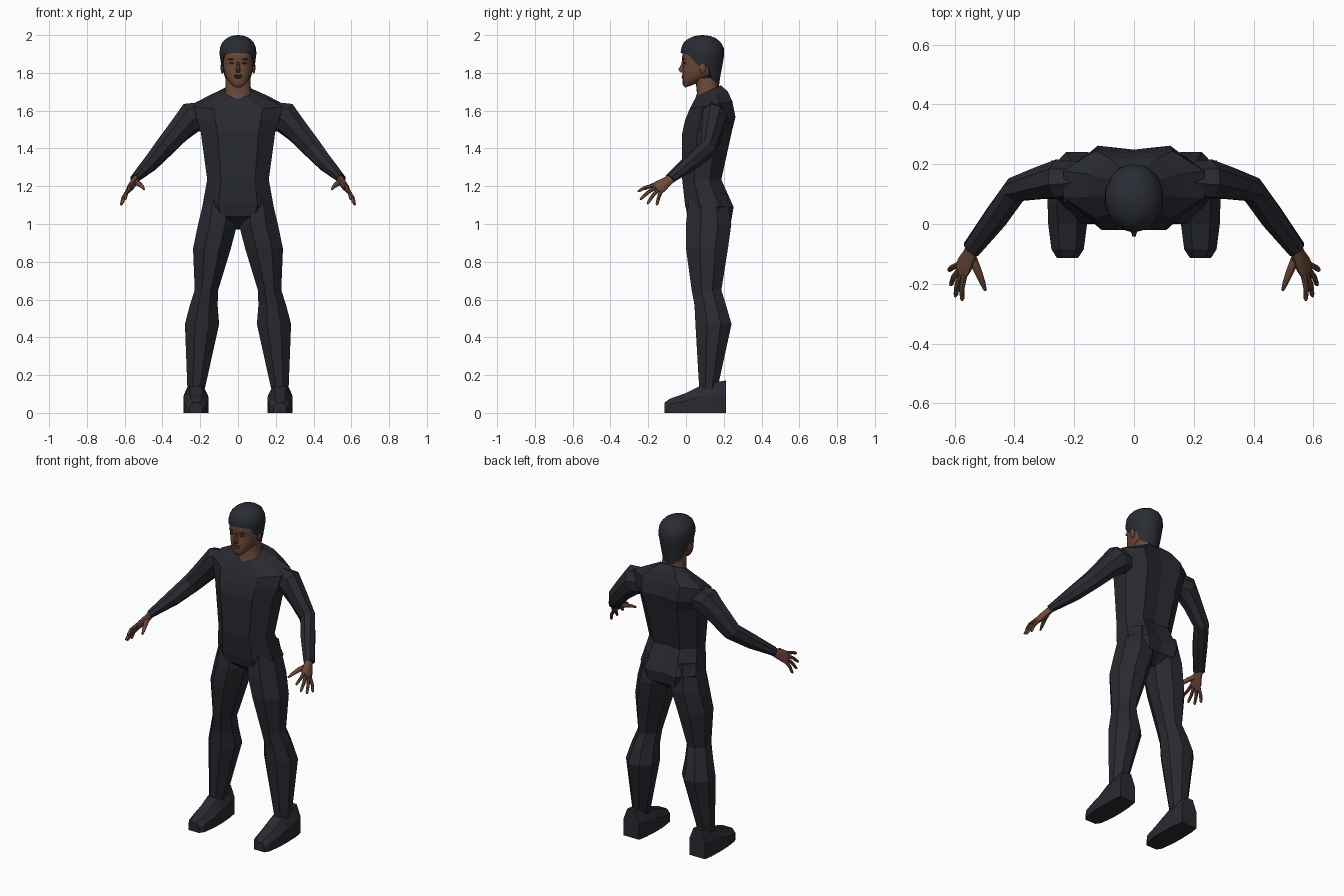
import bpy, bmesh, math, random
from mathutils import Vector

if "Cube" in bpy.data.objects:
    bpy.data.objects.remove(bpy.data.objects["Cube"])

random.seed(4)


def material(name, rgb):
    m = bpy.data.materials.new(name)
    m.diffuse_color = (*rgb, 1)
    m.use_nodes = True
    m.node_tree.nodes["Principled BSDF"].inputs["Base Color"].default_value = m.diffuse_color
    return m


SUIT = material("dark suit", (0.022, 0.023, 0.030))
HAIR = material("black hair", (0.022, 0.025, 0.033))
SKIN = material("brown skin", (0.150, 0.066, 0.040))
SHADE = material("deep brown", (0.060, 0.026, 0.018))


def loft(name, rings, mat, mirror=False, smooth=False):
    """Skin a list of equal-length closed rings and cap both ends."""
    bm = bmesh.new()
    rows = [[bm.verts.new(p) for p in r] for r in rings]
    n = len(rows[0])
    for a, b in zip(rows, rows[1:]):
        for i in range(n):
            j = (i + 1) % n
            bm.faces.new((a[i], a[j], b[j], b[i]))
    bm.faces.new(rows[0])
    bm.faces.new(rows[-1])
    bmesh.ops.recalc_face_normals(bm, faces=bm.faces)
    me = bpy.data.meshes.new(name)
    bm.to_mesh(me)
    bm.free()
    me.materials.append(mat)
    ob = bpy.data.objects.new(name, me)
    bpy.context.collection.objects.link(ob)
    if mirror:
        ob.modifiers.new("Mirror", 'MIRROR').use_mirror_merge = False
    if smooth:
        for o in bpy.context.selected_objects:
            o.select_set(False)
        ob.select_set(True)
        bpy.context.view_layer.objects.active = ob
        bpy.ops.object.shade_smooth_by_angle(angle=math.radians(50))
    return ob


def circle(n, power=1.0):
    out = []
    for i in range(n):
        c, s = math.cos(math.tau * i / n), math.sin(math.tau * i / n)
        out.append((math.copysign(abs(c) ** power, c), math.copysign(abs(s) ** power, s)))
    return out


def level(shape, zf, zb, x0, x1, yf, yb):
    """Cross-section between x0..x1 and yf..yb, tilting from zf to zb."""
    return [((x0 + x1) / 2 + u * (x1 - x0) / 2, (yf + yb) / 2 + v * (yb - yf) / 2,
             (zf + zb) / 2 + v * (zb - zf) / 2) for u, v in shape]


def tube(name, path, mat, side, n=8, smooth=False, mirror=True):
    """Tube along (point, half width, half thickness) stations."""
    pts = [Vector(p[0]) for p in path]
    rings = []
    for i, (p, w, t) in enumerate(path):
        d = (pts[min(i + 1, len(pts) - 1)] - pts[max(i - 1, 0)]).normalized()
        s = Vector(side)
        s = (s - d * s.dot(d)).normalized()
        k = d.cross(s)
        rings.append([pts[i] + s * u * w + k * v * t for u, v in circle(n)])
    return loft(name, rings, mat, mirror, smooth)


def blob(name, loc, size, mat, mirror=False):
    rings = []
    for a in (-80, -45, 0, 45, 80):
        c, s = math.cos(math.radians(a)), math.sin(math.radians(a))
        rings.append([(loc[0] + size[0] * c * u, loc[1] + size[1] * c * v, loc[2] + size[2] * s)
                      for u, v in circle(10)])
    return loft(name, rings, mat, mirror, True)


# Torso
TORSO = [(0, -1), (.55, -1), (1, -.4), (1, .4), (.55, 1), (0, .9),
         (-.55, 1), (-1, .4), (-1, -.4), (-.55, -1)]
torso = [(1.675, 1.735, .072, .055, .185), (1.64, 1.70, .15, .035, .222),
         (1.61, 1.65, .235, .02, .245), (1.55, 1.565, .22, -.005, .262),
         (1.48, 1.50, .197, -.02, .245), (1.235, 1.235, .163, -.02, .187),
         (1.10, 1.09, .188, -.005, .252), (1.04, 1.02, .16, .01, .24),
         (.99, .97, .04, .07, .17)]
loft("torso", [level(TORSO, a, b, -w, w, f, k) for a, b, w, f, k in torso], SUIT)

# Legs
LEG = [(-.4, -1), (.4, -1), (1, -.35), (1, .4), (.4, 1), (-.4, 1), (-1, .4), (-1, -.35)]
legs = [(1.16, .02, .172, .02, .215), (1.0, .004, .211, 0, .24), (.87, .038, .238, 0, .222),
        (.65, .105, .229, .03, .187), (.57, .108, .255, .045, .212),
        (.47, .100, .281, .05, .241), (.13, .175, .268, .07, .167)]
loft("legs", [level(LEG, z, z, *r) for z, *r in legs], SUIT, mirror=True)

# Shoes
shoes = [(-.113, .187, .258, .055), (-.085, .168, .276, .075), (0, .157, .287, .105),
         (.07, .156, .289, .14), (.16, .162, .286, .163), (.212, .172, .278, .172)]
loft("shoes", [[(a, y, 0), (a, y, .6 * h), (a + .25 * (b - a), y, h),
                (b - .25 * (b - a), y, h), (b, y, .6 * h), (b, y, 0)]
               for y, a, b, h in shoes], SUIT, mirror=True)

# Sleeves
tube("sleeves", [((.15, .145, 1.575), .06, .075), ((.25, .15, 1.562), .068, .085),
                 ((.32, .135, 1.485), .055, .066), ((.395, .115, 1.40), .045, .056),
                 ((.46, .025, 1.325), .043, .046), ((.545, -.085, 1.24), .033, .023)],
     SUIT, (.45, .9, 0))

# Hands: palm, four fingers and thumb
side = Vector((.33, .74, -.59)).normalized()
palm_end = Vector((.578, -.158, 1.183))
tube("palms", [((.538, -.075, 1.244), .026, .018), ((.550, -.105, 1.222), .030, .020),
               ((.566, -.135, 1.200), .039, .019), (palm_end, .039, .013)],
     SKIN, side, 10, True)
tips = [(.575, -.256, 1.172), (.598, -.243, 1.130), (.614, -.205, 1.107), (.620, -.155, 1.100)]
for i, tip in enumerate(tips):
    base = palm_end + side * (i - 1.5) * .020
    tip = Vector(tip)
    root = base - (tip - base) * .15
    mid = base.lerp(tip, .5) + Vector((.005, 0, .005))
    tube("finger_%d" % (i + 1), [(root, .011, .011), (mid, .0095, .0095),
         (base.lerp(tip, .9), .008, .008), (tip, .004, .004)], SKIN, side, 7, True)
tube("thumbs", [((.545, -.105, 1.222), .016, .016), ((.523, -.155, 1.212), .014, .013),
                ((.507, -.195, 1.197), .010, .010), ((.497, -.222, 1.183), .005, .005)],
     SKIN, side, 8, True)

# Neck and head
ROUND = circle(20, .85)
neck = [(1.655, 1.68, .078, .045, .178), (1.69, 1.73, .068, .058, .172),
        (1.77, 1.78, .066, .05, .172)]
loft("neck", [level(ROUND, a, b, -w, w, f, k) for a, b, w, f, k in neck], SKIN, smooth=True)
head = [(1.722, 1.745, .026, -.004, .06), (1.735, 1.765, .044, -.017, .10),
        (1.76, 1.785, .061, -.019, .14), (1.79, 1.80, .073, -.019, .165),
        (1.83, 1.83, .079, -.017, .175), (1.85, 1.85, .081, -.014, .18),
        (1.87, 1.87, .082, -.022, .185), (1.93, 1.93, .082, -.015, .185),
        (1.97, 1.97, .055, .02, .15)]
loft("head", [level(ROUND, a, b, -w, w, f, k) for a, b, w, f, k in head], SKIN, smooth=True)

# Face details
nose = [(1.868, .006, -.020), (1.84, .009, -.028), (1.818, .015, -.041), (1.803, .013, -.030)]
loft("nose", [[(-w, -.008, z), (-w * .4, y, z), (w * .4, y, z), (w, -.008, z)]
              for z, w, y in nose], SKIN, smooth=True)
blob("ears", (.083, .088, 1.828), (.010, .019, .032), SKIN, True)
blob("eyes", (.032, -.008, 1.853), (.014, .007, .006), SHADE, True)
blob("brows", (.034, -.012, 1.873), (.021, .008, .004), SHADE, True)
blob("upper_lip", (0, -.016, 1.785), (.025, .009, .004), SHADE)
blob("lower_lip", (0, -.015, 1.776), (.021, .010, .006), SKIN)

# Hair: shell whose lower edge follows the hairline by angle from the front
HAIRLINE = [(0, 1.908), (48, 1.90), (66, 1.855), (82, 1.835), (92, 1.85), (108, 1.83),
            (125, 1.755), (180, 1.725)]


def hairline(deg):
    for (a, za), (b, zb) in zip(HAIRLINE, HAIRLINE[1:]):
        if deg <= b:
            return za + (zb - za) * (deg - a) / (b - a)
    return HAIRLINE[-1][1]


def hair_ring(t, inset=1.0):
    ring = []
    for i in range(36):
        deg = i * 10 - 180
        z0 = hairline(abs(deg))
        z = z0 + (2.0 - z0) * t
        k = (1 - min(1, (z - 1.9) / .1) ** 2.6) ** .5 if z > 1.9 else 1 - 1.5 * (1.9 - z)
        k = max(k, .05) * inset * (1 + random.uniform(-.015, .015))
        a = math.radians(deg)
        ring.append((.098 * k * math.sin(a), .088 - .115 * k * math.cos(a), z))
    return ring


loft("hair", [hair_ring(0, .86)] + [hair_ring(t) for t in (0, .2, .4, .58, .74, .86, .94, .98, 1)],
     HAIR, smooth=True)
